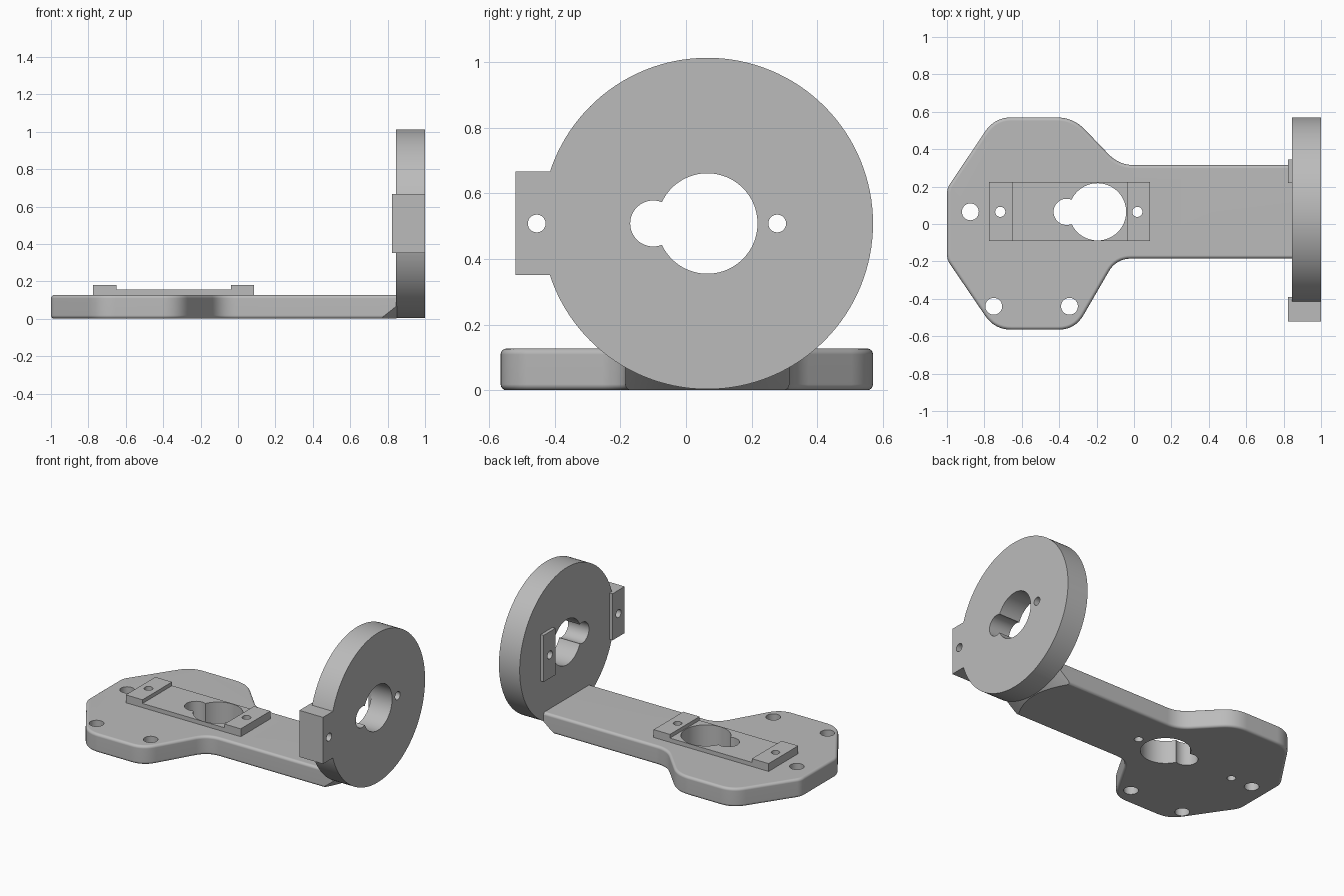
import bpy, bmesh, math
from mathutils import Matrix, Vector

if "Cube" in bpy.data.objects:
    bpy.data.objects.remove(bpy.data.objects["Cube"])

grey = bpy.data.materials.new("plain grey")
grey.use_nodes = True
grey.diffuse_color = (0.5, 0.5, 0.5, 1)
grey.node_tree.nodes["Principled BSDF"].inputs["Base Color"].default_value = (0.5, 0.5, 0.5, 1)

CY, CZ = 0.065, 0.508      # arm centre line and disc centre height
TOP = 0.127                # top of the base plate


def finish(name, bm):
    bmesh.ops.recalc_face_normals(bm, faces=bm.faces)
    me = bpy.data.meshes.new(name)
    bm.to_mesh(me)
    bm.free()
    me.materials.append(grey)
    ob = bpy.data.objects.new(name, me)
    bpy.context.collection.objects.link(ob)
    return ob


def box(name, lo, hi):
    lo, hi = Vector(lo), Vector(hi)
    bm = bmesh.new()
    bmesh.ops.create_cube(bm, size=1, matrix=Matrix.Translation((lo + hi) / 2) @ Matrix.Diagonal((*(hi - lo), 1)))
    return finish(name, bm)


def cylinder(name, r1, centre, depth, axis="Z", r2=None, segments=96):
    turn = Matrix.Rotation(math.pi / 2, 4, "Y") if axis == "X" else Matrix()
    bm = bmesh.new()
    bmesh.ops.create_cone(bm, cap_ends=True, segments=segments, radius1=r1, radius2=r1 if r2 is None else r2,
                          depth=depth, matrix=Matrix.Translation(centre) @ turn)
    return finish(name, bm)


def combine(ob, other, operation):
    other.hide_render = True
    mod = ob.modifiers.new(operation.lower(), "BOOLEAN")
    mod.operation, mod.object, mod.solver = operation, other, "EXACT"
    bpy.context.view_layer.objects.active = ob
    bpy.ops.object.modifier_apply(modifier=mod.name)
    bpy.data.objects.remove(other)


def rounded(corners, steps=8):
    """Round each (x, y, reach) corner of a closed outline."""
    out = []
    for i, (x, y, reach) in enumerate(corners):
        p = Vector((x, y))
        a = Vector(corners[i - 1][:2]) - p
        b = Vector(corners[(i + 1) % len(corners)][:2]) - p
        if not reach:
            out.append(p)
            continue
        a, b = p + a.normalized() * reach, p + b.normalized() * reach
        for k in range(steps + 1):
            t = k / steps
            out.append(a * (1 - t) ** 2 + p * 2 * t * (1 - t) + b * t * t)
    return out


# Base plate: wide head and straight arm, with softened rims
outline = rounded([(-1, 0.19, 0.03), (-0.745, 0.57, 0.09), (-0.325, 0.57, 0.09), (-0.08, 0.315, 0.08),
                   (0.88, 0.315, 0), (0.88, -0.185, 0), (-0.095, -0.185, 0.08),
                   (-0.315, -0.565, 0.09), (-0.745, -0.565, 0.09), (-1, -0.19, 0.03)])
bm = bmesh.new()
floor = bm.faces.new([bm.verts.new((p.x, p.y, 0)) for p in outline])
ext = bmesh.ops.extrude_face_region(bm, geom=[floor], use_keep_orig=True)
for v in ext["geom"]:
    if isinstance(v, bmesh.types.BMVert):
        v.co.z = TOP
bmesh.ops.recalc_face_normals(bm, faces=bm.faces)
rim = [e for e in bm.edges if abs(e.verts[0].co.z - e.verts[1].co.z) < 0.001]
bmesh.ops.bevel(bm, geom=rim, offset=0.018, segments=4, profile=0.5, affect="EDGES")
bracket = finish("bracket", bm)

# Arm end tapers into the round disc
slope, x0, x1 = 0.7, -1.2, 0.9
radius = lambda x: CZ + slope * (0.845 - x)
combine(bracket, cylinder("taper", radius(x0), ((x0 + x1) / 2, CY, CZ), x1 - x0, "X", radius(x1), 128), "INTERSECT")

# Upright disc, its side tab and inner pad
combine(bracket, cylinder("disc", 0.505, (0.9225, CY, CZ), 0.155, "X", segments=128), "UNION")
combine(bracket, box("side_tab", (0.823, -0.52, 0.351), (1, -0.39, 0.666)), "UNION")
combine(bracket, box("inner_pad", (0.823, 0.22, 0.351), (0.87, 0.345, 0.666)), "UNION")

# Raised strip on the base with a pad at each end
combine(bracket, box("strip", (-0.775, -0.092, 0.08), (0.085, 0.224, 0.155)), "UNION")
for a, b in ((-0.775, -0.65), (-0.037, 0.085)):
    combine(bracket, box("end_pad", (a, -0.092, 0.08), (b, 0.224, 0.18)), "UNION")

# Keyhole and screw holes, shared layout along the strip and across the disc
for offset, r in ((0, 0.153), (-0.165, 0.07), (0.213, 0.027), (-0.52, 0.027)):
    combine(bracket, cylinder("base_hole", r, (-0.195 + offset, CY, 0.1), 0.5), "DIFFERENCE")
    combine(bracket, cylinder("disc_hole", r, (0.9, CY + offset, CZ), 0.5, "X"), "DIFFERENCE")

# Mounting holes in the head
for x, y in ((-0.875, CY), (-0.75, -0.44), (-0.345, -0.44)):
    combine(bracket, cylinder("mount_hole", 0.045, (x, y, 0.1), 0.5, segments=48), "DIFFERENCE")

# Smooth round surfaces, keep flat faces even
bpy.ops.object.select_all(action="DESELECT")
bracket.select_set(True)
bpy.context.view_layer.objects.active = bracket
bpy.ops.object.shade_smooth_by_angle(angle=math.radians(30))
weighted = bracket.modifiers.new("even_normals", "WEIGHTED_NORMAL")
weighted.keep_sharp = True
